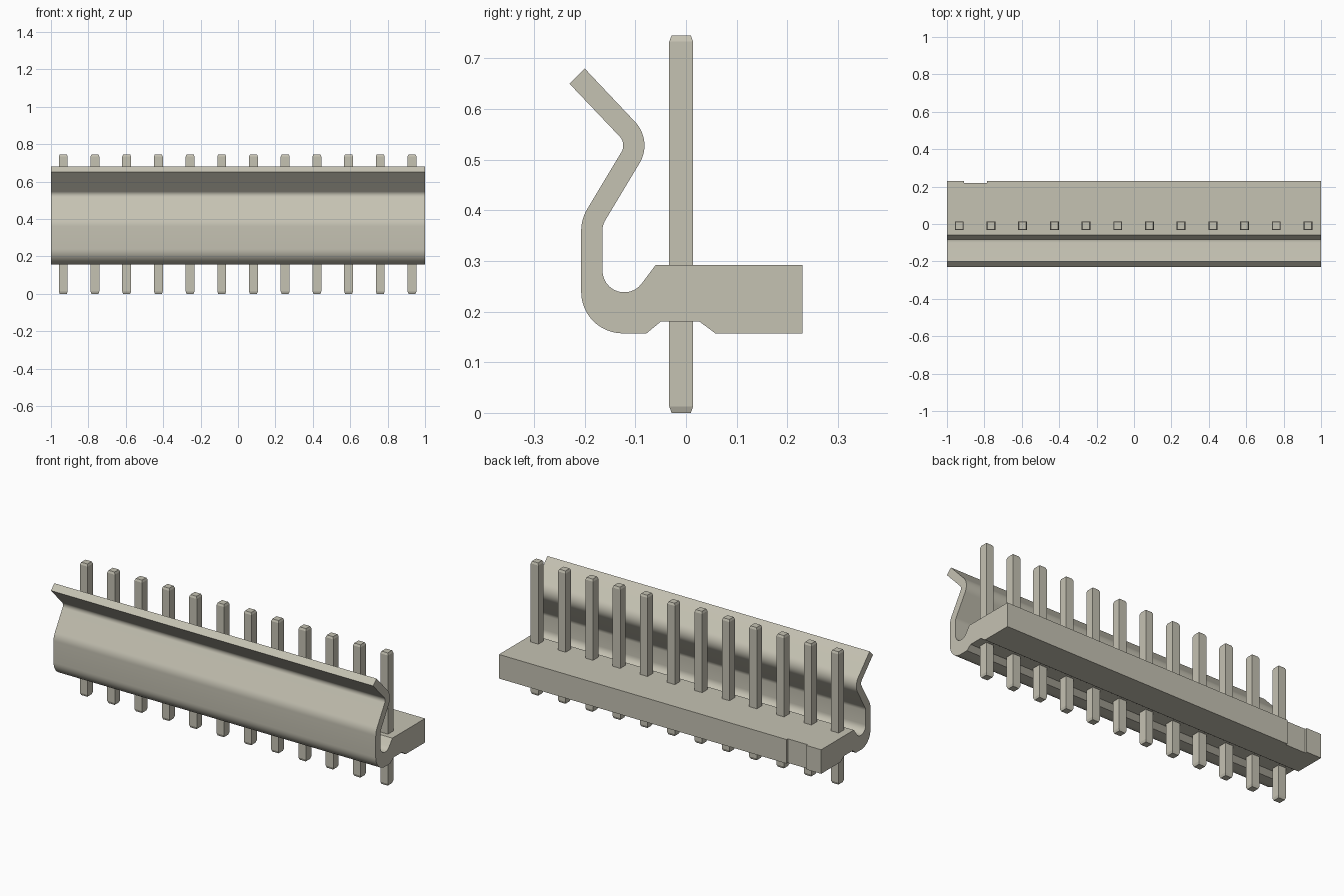
import bpy, bmesh
from math import cos, sin, radians

if "Cube" in bpy.data.objects:
    bpy.data.objects.remove(bpy.data.objects["Cube"])

mat = bpy.data.materials.new("warm_grey")
COLOUR = (0.56, 0.54, 0.45, 1)
mat.diffuse_color = COLOUR
mat.use_nodes = True
mat.node_tree.nodes["Principled BSDF"].inputs["Base Color"].default_value = COLOUR


def finish(name, bm):
    bmesh.ops.recalc_face_normals(bm, faces=bm.faces)
    mesh = bpy.data.meshes.new(name)
    bm.to_mesh(mesh)
    bm.free()
    mesh.materials.append(mat)
    ob = bpy.data.objects.new(name, mesh)
    bpy.context.collection.objects.link(ob)
    return ob


def arc(cy, cz, r, start, end, steps=12):
    angles = [radians(start + (end - start) * i / steps) for i in range(steps + 1)]
    return [(cy + r * cos(a), cz + r * sin(a)) for a in angles]


# Housing: base block and springy locking wall as one side profile
profile = [(0.23, 0.157), (0.23, 0.292), (-0.06, 0.292)]
profile += arc(-0.122, 0.281, 0.043, -36, -180)       # inner trough
profile += arc(-0.125, 0.36, 0.04, 180, 148, 6)       # inner lower bend
profile += arc(-0.15, 0.528, 0.068, -32, 45)          # upper bend, pin side
profile += [(-0.2, 0.68), (-0.23, 0.65)]              # flared lip
profile += arc(-0.15, 0.528, 0.026, 45, -32)          # upper bend, front side
profile += arc(-0.125, 0.36, 0.082, 148, 180, 6)      # outer lower bend
profile += arc(-0.125, 0.239, 0.082, 180, 270)        # rounded foot
profile += [(-0.078, 0.157), (-0.05, 0.18), (0.027, 0.18), (0.058, 0.157)]

bm = bmesh.new()
face = bm.faces.new([bm.verts.new((-1, y, z)) for y, z in profile])
grown = bmesh.ops.extrude_face_region(bm, geom=[face])["geom"]
bmesh.ops.translate(bm, vec=(2, 0, 0),
                    verts=[v for v in grown if isinstance(v, bmesh.types.BMVert)])
housing = finish("housing", bm)

# Shallow marker notch in the back face
bm = bmesh.new()
bmesh.ops.create_cube(bm, size=1)
bmesh.ops.scale(bm, vec=(0.123, 0.06, 0.4), verts=bm.verts)
bmesh.ops.translate(bm, vec=(-0.847, 0.249, 0.225), verts=bm.verts)
cutter = finish("notch_cutter", bm)
cutter.hide_render = True
cut = housing.modifiers.new("notch", "BOOLEAN")
cut.object = cutter
cut.operation = "DIFFERENCE"
cut.solver = "EXACT"
bpy.ops.object.select_all(action="DESELECT")
bpy.context.view_layer.objects.active = housing
housing.select_set(True)
bpy.ops.object.modifier_apply(modifier=cut.name)
bpy.data.objects.remove(cutter)
bpy.ops.object.shade_smooth_by_angle(angle=radians(25))

# Row of square pins with tapered ends
COUNT, PITCH = 12, 0.1695
for i in range(COUNT):
    bm = bmesh.new()
    rings = []
    for z, h in [(0, 0.019), (0.013, 0.0237), (0.733, 0.0237), (0.745, 0.019)]:
        rings.append([bm.verts.new((sx * h, sy * h, z))
                      for sx, sy in [(-1, -1), (1, -1), (1, 1), (-1, 1)]])
    bm.faces.new(rings[0])
    bm.faces.new(rings[-1])
    for low, high in zip(rings, rings[1:]):
        for k in range(4):
            n = (k + 1) % 4
            bm.faces.new((low[k], low[n], high[n], high[k]))
    pin = finish(f"pin_{i + 1}", bm)
    pin.location = ((i - (COUNT - 1) / 2) * PITCH - 0.002, -0.0095, 0)
